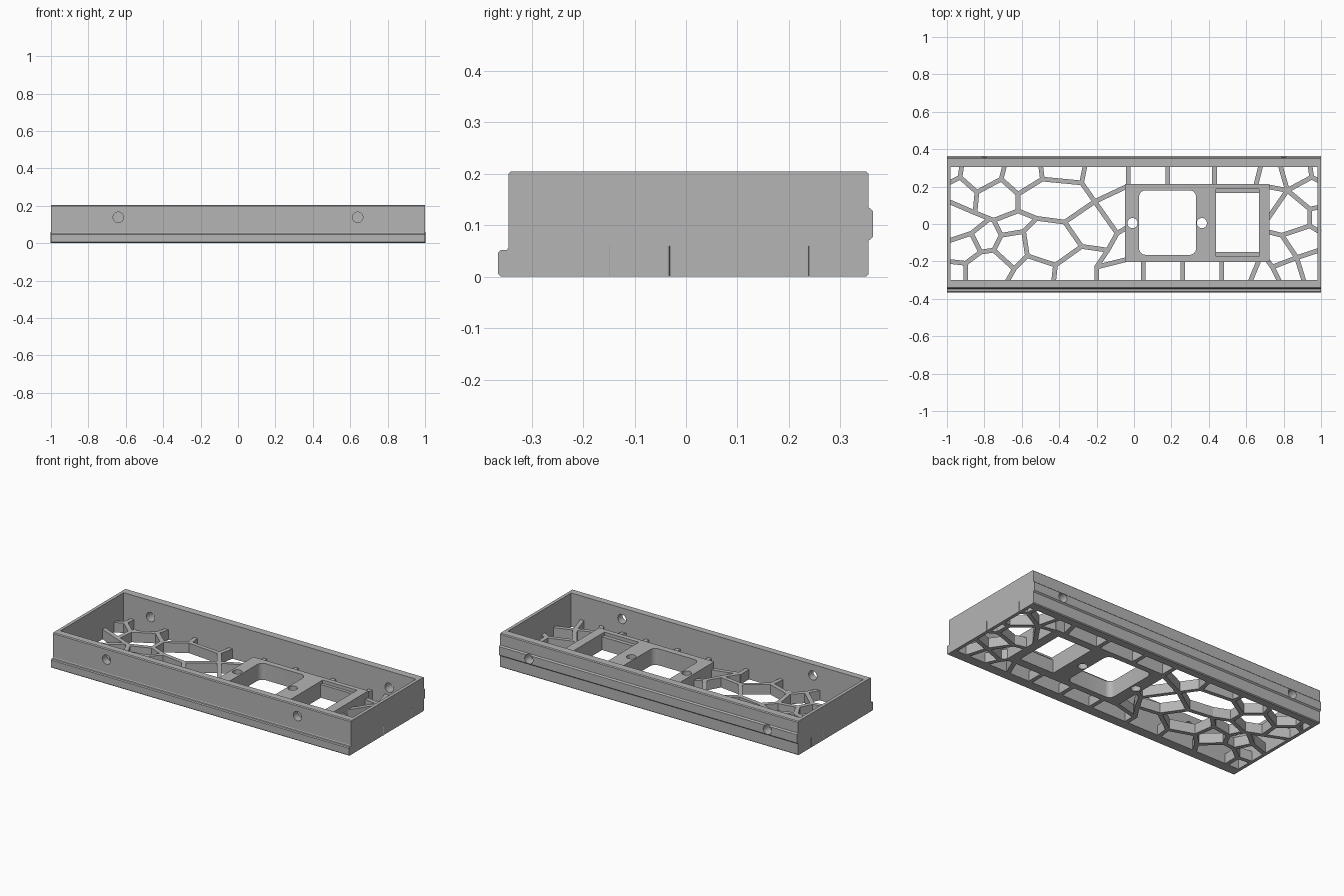
import bpy
import bmesh
import math
from mathutils import Vector, Matrix

default_cube = bpy.data.objects.get("Cube")
if default_cube:
    bpy.data.objects.remove(default_cube, do_unlink=True)

# Material
grey = bpy.data.materials.new("light grey plastic")
grey.use_nodes = True
COLOUR = (0.46, 0.46, 0.46, 1)
grey.diffuse_color = COLOUR
for node in grey.node_tree.nodes:
    if node.type == 'BSDF_PRINCIPLED':
        node.inputs["Base Color"].default_value = COLOUR


def finish(name, bm):
    """Turn a bmesh into a linked object with the shared material."""
    bmesh.ops.recalc_face_normals(bm, faces=bm.faces)
    mesh = bpy.data.meshes.new(name)
    bm.to_mesh(mesh)
    bm.free()
    mesh.materials.append(grey)
    obj = bpy.data.objects.new(name, mesh)
    bpy.context.collection.objects.link(obj)
    return obj


def add_prism(bm, points, offset):
    """Extrude a closed outline of 3D points along an offset."""
    face = bm.faces.new([bm.verts.new(p) for p in points])
    result = bmesh.ops.extrude_face_region(bm, geom=[face], use_keep_orig=True)
    moved = [g for g in result["geom"] if isinstance(g, bmesh.types.BMVert)]
    bmesh.ops.translate(bm, verts=moved, vec=offset)


def prism(name, points, offset):
    bm = bmesh.new()
    add_prism(bm, points, offset)
    return finish(name, bm)


def box(name, x0, x1, y0, y1, z0, z1):
    outline = [(x0, y0, z0), (x1, y0, z0), (x1, y1, z0), (x0, y1, z0)]
    return prism(name, outline, (0, 0, z1 - z0))


def rail(name, profile):
    """Extrude a (y, z) profile over the full length."""
    return prism(name, [(-1, y, z) for y, z in profile], (2, 0, 0))


def rod(name, centre, radius, length, axis):
    bm = bmesh.new()
    bmesh.ops.create_cone(bm, cap_ends=True, segments=32, radius1=radius,
                          radius2=radius, depth=length)
    if axis == 'Y':
        bm.transform(Matrix.Rotation(math.pi / 2, 4, 'X'))
    bm.transform(Matrix.Translation(centre))
    return finish(name, bm)


def rounded_box(name, x0, x1, y0, y1, r, z0, z1):
    corners = [(x1 - r, y1 - r), (x0 + r, y1 - r), (x0 + r, y0 + r), (x1 - r, y0 + r)]
    outline = []
    for quarter, (cx, cy) in enumerate(corners):
        for step in range(7):
            angle = (quarter + step / 6) * math.pi / 2
            outline.append((cx + r * math.cos(angle), cy + r * math.sin(angle), z0))
    return prism(name, outline, (0, 0, z1 - z0))


def cut(obj, cutters):
    """Subtract the cutters, then remove them."""
    bpy.context.view_layer.objects.active = obj
    for cutter in cutters:
        cutter.hide_render = True
        mod = obj.modifiers.new("cut", 'BOOLEAN')
        mod.operation = 'DIFFERENCE'
        mod.solver = 'EXACT'
        mod.object = cutter
        bpy.ops.object.modifier_apply(modifier=mod.name)
        bpy.data.objects.remove(cutter, do_unlink=True)


def smooth(obj):
    bpy.ops.object.select_all(action='DESELECT')
    obj.select_set(True)
    bpy.context.view_layer.objects.active = obj
    bpy.ops.object.shade_smooth_by_angle(angle=math.radians(30))


TOP = 0.205
C = 0.005  # small edge chamfer

# Front wall with a stepped lip along its foot
front_wall = rail("front_wall", [
    (-0.30, 0), (-0.365 + C, 0), (-0.365, C), (-0.365, 0.047), (-0.36, 0.052),
    (-0.348, 0.052), (-0.345, 0.057), (-0.345, TOP - C), (-0.34, TOP), (-0.30, TOP)])
cut(front_wall, [rod("hole_cutter", (x, -0.33, 0.138), 0.028, 0.2, 'Y') for x in (-0.64, 0.64)])

# Back wall with a raised tongue
back_wall = rail("back_wall", [
    (0.305, 0), (0.355 - C, 0), (0.355, C), (0.355, 0.07), (0.363, 0.077),
    (0.363, 0.128), (0.355, 0.135), (0.355, TOP - C), (0.35, TOP), (0.305, TOP)])
cut(back_wall, [rod("hole_cutter", (x, 0.33, 0.105), 0.028, 0.2, 'Y') for x in (-0.8, 0.8)])

# Thin end walls
for side, name in ((-1, "right_end_wall"), (1, "left_end_wall")):
    box(name, *sorted((side * 0.98, side)), -0.30, 0.305, 0, TOP)

# Mounting plate with a socket window, screw holes and a switch window
plate = box("mounting_plate", -0.047, 0.724, -0.203, 0.215, 0, 0.1)
cut(plate, [
    rounded_box("socket_cutter", 0.027, 0.332, -0.165, 0.18, 0.035, -0.1, 0.2),
    rod("screw_cutter", (-0.008, 0.005, 0.05), 0.027, 0.3, 'Z'),
    rod("screw_cutter", (0.363, 0.005, 0.05), 0.027, 0.3, 'Z'),
    box("switch_cutter", 0.438, 0.668, -0.15, 0.167, -0.1, 0.2),
    box("switch_ledge_cutter", 0.438, 0.668, -0.173, 0.186, 0.08, 0.2),
])

# Floor web: strut paths in hundredths of a unit
right_paths = [
    [(-92, 32), (-93, 25), (-84, 17), (-71, 24), (-62, 16), (-49, 24), (-28, 22), (-21, 12), (-4, 20)],
    [(-99, 22), (-93, 25)],
    [(-69, 32), (-71, 24)],
    [(-50, 32), (-49, 24)],
    [(-26, 32), (-28, 22)],
    [(-99, 12), (-85, 6), (-75, 2), (-62, 7), (-52, 3), (-37, 1), (-21, 12), (-9, -5), (-4, -2)],
    [(-84, 17), (-85, 6)],
    [(-62, 16), (-62, 7)],
    [(-99, -9), (-87, -5), (-82, -15), (-75, -14), (-71, -6), (-59, -4), (-52, 3)],
    [(-87, -5), (-77, 3)],
    [(-71, -6), (-75, 2)],
]
front_paths = [
    [(-99, -20), (-90, -21), (-82, -15)],
    [(-90, -31), (-90, -21)],
    [(-75, -14), (-64, -24), (-57, -17), (-42, -22), (-28, -12), (-14, -14), (-9, -5)],
    [(-68, -31), (-64, -24)],
    [(-59, -4), (-57, -17)],
    [(-43, -31), (-42, -22)],
    [(-37, 1), (-28, -12)],
    [(-14, -14), (-20, -23), (-20, -31)],
    [(-20, -23), (-4, -19)],
]
left_paths = [
    [(78, 32), (82, 18), (71, 2)],
    [(71, 20), (82, 18), (95, 25), (94, 32)],
    [(95, 25), (99, 23)],
    [(82, 18), (94, 8), (94, -1), (79, -6), (87, -18), (99, -14)],
    [(94, 8), (99, 9)],
    [(94, -1), (99, -4)],
    [(79, -6), (71, -4)],
    [(87, -18), (74, -23), (71, -19)],
    [(74, -23), (78, -31)],
    [(87, -18), (91, -31)],
]
stub_paths = [[(x, 32), (x, 20)] for x in (-3, 18, 43)]
stub_paths += [[(x, -31), (x, -19)] for x in (5, 26, 47)]
stub_paths += [[(68, 32), (65, 20)], [(62, -31), (67, -19)]]


def add_strut(bm, start, end, width=0.025, height=0.06):
    a, b = (Vector((x / 100, y / 100, 0)) for x, y in (start, end))
    along = (b - a).normalized()
    side = Vector((-along.y, along.x, 0)) * width / 2
    a, b = a - along * 0.007, b + along * 0.007
    add_prism(bm, [a - side, b - side, b + side, a + side], (0, 0, height))


web = bmesh.new()
for path in right_paths + front_paths + left_paths + stub_paths:
    for start, end in zip(path, path[1:]):
        add_strut(web, start, end)
finish("floor_web", web)

for part in (front_wall, back_wall, plate):
    smooth(part)
